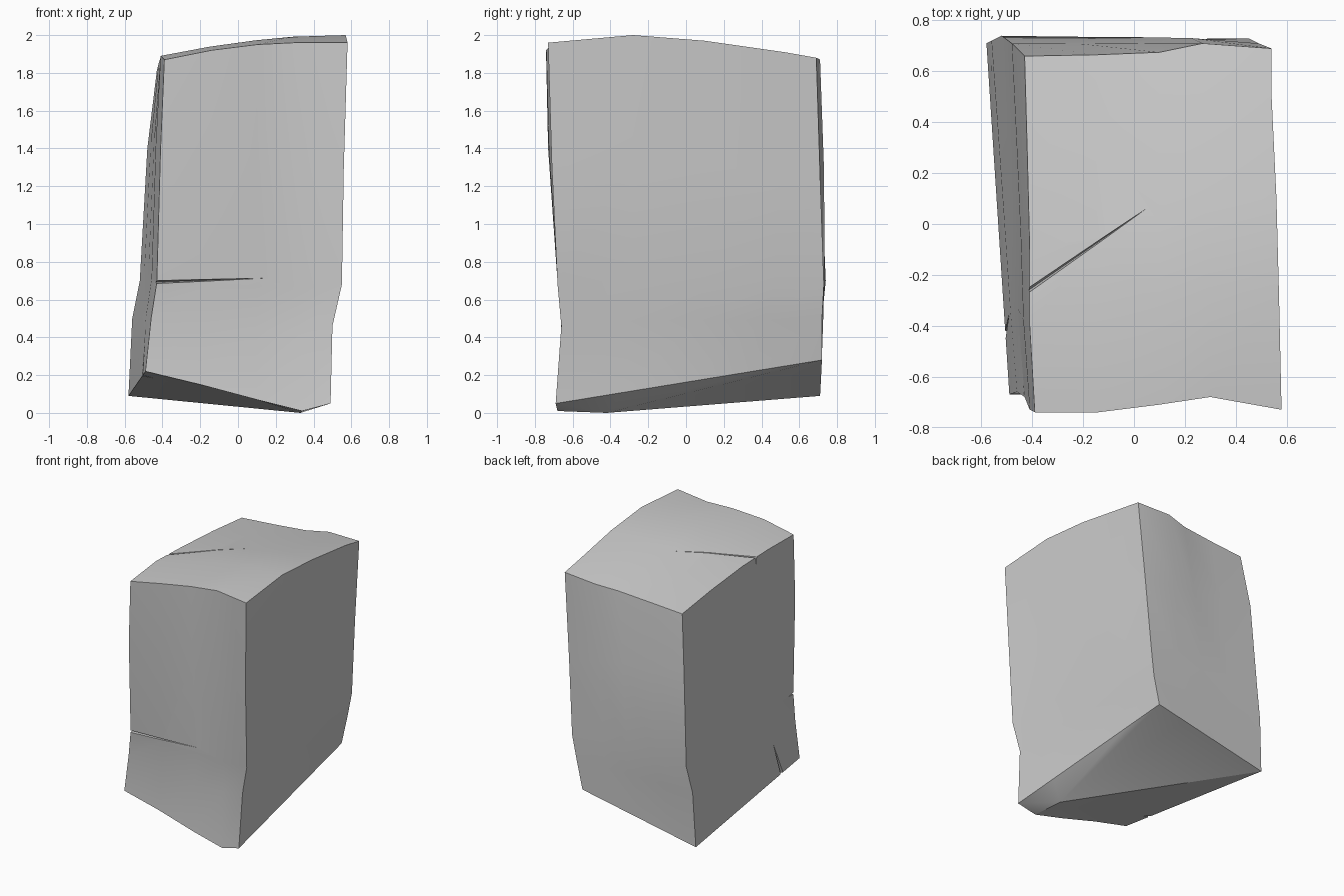
import bpy, bmesh, math
from mathutils import Vector

cube = bpy.data.objects.get("Cube")
if cube:
    bpy.data.objects.remove(cube, do_unlink=True)

STEPS = 4


def points(*coords):
    return [Vector(c) for c in coords]


def straight(a, b):
    return [a.lerp(b, i / STEPS) for i in range(STEPS + 1)]


def link_mesh(name, bm):
    mesh = bpy.data.meshes.new(name)
    bm.to_mesh(mesh)
    bm.free()
    obj = bpy.data.objects.new(name, mesh)
    bpy.context.collection.objects.link(obj)
    return obj


def surface_patch(bm, low, high, left, right, dent=None):
    """Blend four border lines into a grid of faces."""
    grid = []
    for j in range(STEPS + 1):
        v = j / STEPS
        row = []
        for i in range(STEPS + 1):
            u = i / STEPS
            across = low[i].lerp(high[i], v)
            upward = left[j].lerp(right[j], u)
            corners = low[0].lerp(low[-1], u).lerp(high[0].lerp(high[-1], u), v)
            co = across + upward - corners
            if dent and dent[0] == (i, j):
                co += dent[1]
            row.append(bm.verts.new(co))
        grid.append(row)
    for j in range(STEPS):
        for i in range(STEPS):
            bm.faces.new((grid[j][i], grid[j][i + 1], grid[j + 1][i + 1], grid[j + 1][i]))


# Upright corner edges of the block, bottom to top
front_right = points((-.49, -.67, .22), (-.46, -.66, .5), (-.43, -.68, .69), (-.41, -.73, 1.4), (-.39, -.74, 1.87))
front_left = points((.49, -.69, .05), (.5, -.66, .46), (.55, -.68, .68), (.56, -.71, 1.3), (.58, -.73, 1.96))
back_left = points((.37, .72, .28), (.42, .72, .5), (.45, .73, .68), (.49, .71, 1.25), (.54, .69, 1.88))
back_right = points((-.58, .71, .09), (-.56, .72, .5), (-.52, .74, .7), (-.48, .71, 1.4), (-.43, .66, 1.81))

# Wavy rim of the top
top_front = [front_right[-1]] + points((-.14, -.74, 1.92), (.1, -.71, 1.95), (.3, -.68, 1.96)) + [front_left[-1]]
top_left = [front_left[-1]] + points((.57, -.28, 2), (.56, .1, 1.97), (.54, .52, 1.91)) + [back_left[-1]]
top_back = [back_right[-1]] + points((-.15, .665, 1.83), (.1, .675, 1.85), (.27, .71, 1.87)) + [back_left[-1]]
top_right = [front_right[-1]] + points((-.41, -.4, 1.89), (-.41, -.1, 1.88), (-.42, .3, 1.85)) + [back_right[-1]]

# Lower rim
low_front = [front_right[0]] + points((-.2, -.67, .15), (.1, -.68, .07), (.34, -.68, .01)) + [front_left[0]]
low_left = straight(front_left[0], back_left[0])
low_back = straight(back_right[0], back_left[0])
low_right = straight(front_right[0], back_right[0])

# Four sides and the top
bm = bmesh.new()
surface_patch(bm, low_front, top_front, front_right, front_left)
surface_patch(bm, low_left, top_left, front_left, back_left, dent=((1, 2), Vector((-.02, 0, 0))))
surface_patch(bm, low_back, top_back, back_right, back_left, dent=((3, 2), Vector((0, -.025, 0))))
surface_patch(bm, low_right, top_right, front_right, back_right)
surface_patch(bm, top_front, top_back, top_right, top_left)

# Folded underside, fanned from its lowest point
keel = Vector((.33, -.42, 0))
for rim in (low_front, low_left, low_back, low_right):
    for a, b in zip(rim, rim[1:]):
        bm.faces.new([bm.verts.new(p) for p in (keel, a, b)])
bmesh.ops.remove_doubles(bm, verts=bm.verts, dist=.001)
bmesh.ops.recalc_face_normals(bm, faces=bm.faces)
rock = link_mesh("rock_block", bm)


def crack(name, tip, mouth, spread, outward, depth):
    """Cut a thin wedge that narrows from its mouth to its tip."""
    tip, mouth, spread, outward = map(Vector, (tip, mouth, spread, outward))
    wedge = bmesh.new()
    lift = outward * .02
    for p in (tip + lift, mouth + spread + lift, mouth - spread + lift, mouth - outward * depth):
        wedge.verts.new(p)
    bmesh.ops.convex_hull(wedge, input=wedge.verts)
    bmesh.ops.recalc_face_normals(wedge, faces=wedge.faces)
    cutter = link_mesh(name, wedge)
    cutter.hide_render = True
    cut = rock.modifiers.new(name, "BOOLEAN")
    cut.operation = "DIFFERENCE"
    cut.solver = "EXACT"
    cut.object = cutter
    return cutter


# Cracks in the front, the top and the lower right side
cutters = [
    crack("front_crack", (.6, -.69, .73), (-.5, -.69, .69), (0, 0, .012), (0, -1, 0), .08),
    crack("top_crack", (.25, .2, 1.96), (-.45, -.285, 1.89), (-.007, .01, 0), (0, 0, 1), .08),
    crack("side_crack", (-.47, -.35, .45), (-.5, -.46, .12), (0, .022, 0), (-1, 0, 0), .06),
]

bpy.ops.object.select_all(action="DESELECT")
rock.select_set(True)
bpy.context.view_layer.objects.active = rock
for modifier in list(rock.modifiers):
    bpy.ops.object.modifier_apply(modifier=modifier.name)
for cutter in cutters:
    bpy.data.objects.remove(cutter, do_unlink=True)

# Plain stone colour
stone = bpy.data.materials.new("stone_grey")
stone.use_nodes = True
stone.diffuse_color = (.6, .6, .6, 1)
shader = next(n for n in stone.node_tree.nodes if n.type == "BSDF_PRINCIPLED")
shader.inputs["Base Color"].default_value = stone.diffuse_color
rock.data.materials.clear()
rock.data.materials.append(stone)
bpy.ops.object.shade_smooth_by_angle(angle=math.radians(25))
